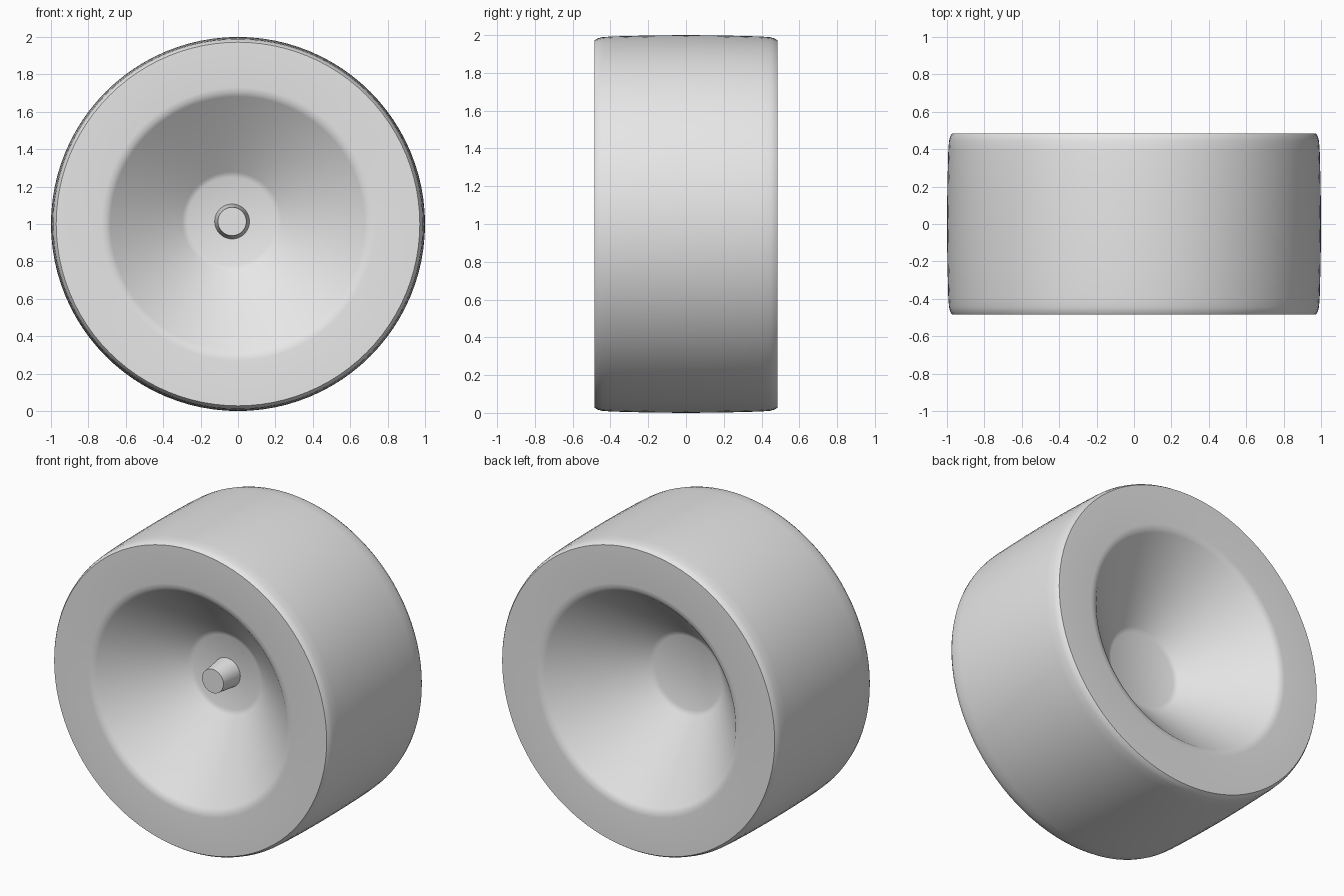
import bpy
import bmesh
from math import cos, sin, tau, radians

cube = bpy.data.objects.get("Cube")
if cube:
    bpy.data.objects.remove(cube, do_unlink=True)

SEGMENTS = 96
HUB_X, HUB_Z = -0.035, 0.015   # the hub sits slightly off the wheel axis

grey = bpy.data.materials.new("plain_grey")
grey.use_nodes = True
grey.diffuse_color = (0.8, 0.8, 0.8, 1)
grey.node_tree.nodes["Principled BSDF"].inputs["Base Color"].default_value = (0.8, 0.8, 0.8, 1)


def lathe(name, rings, smooth_angle):
    """Join rings (radius, y, share of the hub offset) around y and cap both ends."""
    bm = bmesh.new()
    loops = []
    for radius, y, shift in rings:
        loops.append([bm.verts.new((HUB_X * shift + radius * cos(tau * i / SEGMENTS), y,
                                    1 + HUB_Z * shift + radius * sin(tau * i / SEGMENTS)))
                      for i in range(SEGMENTS)])
    for a, b in zip(loops, loops[1:]):
        for i in range(SEGMENTS):
            j = (i + 1) % SEGMENTS
            bm.faces.new((a[i], a[j], b[j], b[i]))
    bm.faces.new(loops[0])
    bm.faces.new(loops[-1])
    bmesh.ops.recalc_face_normals(bm, faces=bm.faces)
    mesh = bpy.data.meshes.new(name)
    bm.to_mesh(mesh)
    bm.free()
    mesh.materials.append(grey)
    obj = bpy.data.objects.new(name, mesh)
    bpy.context.collection.objects.link(obj)
    bpy.ops.object.select_all(action="DESELECT")
    obj.select_set(True)
    bpy.context.view_layer.objects.active = obj
    bpy.ops.object.shade_smooth_by_angle(angle=radians(smooth_angle))
    return obj


def dish(floor):
    """Conical recess from the hub floor out to the flat side wall."""
    return [(0.235, floor, 1), (0.265, floor + 0.012, 0.95),
            (0.68, 0.468, 0.05), (0.705, 0.482, 0), (0.73, 0.485, 0)]


# Wheel body: front dish, rounded tread, back dish
shoulder = [(0.972, 0.485, 0), (0.982, 0.47, 0), (0.989, 0.445, 0),
            (0.993, 0.39, 0), (0.998, 0.2, 0)]
front = [(r, -y, s) for r, y, s in dish(0.065) + shoulder]
back = (dish(0.03) + shoulder)[::-1]
lathe("wheel", front + [(1.0, 0, 0)] + back, 35)

# Tapered axle pin on the front hub floor
lathe("axle_pin", [(0.095, -0.05, 0.9), (0.076, -0.212, 0.9)], 30)
